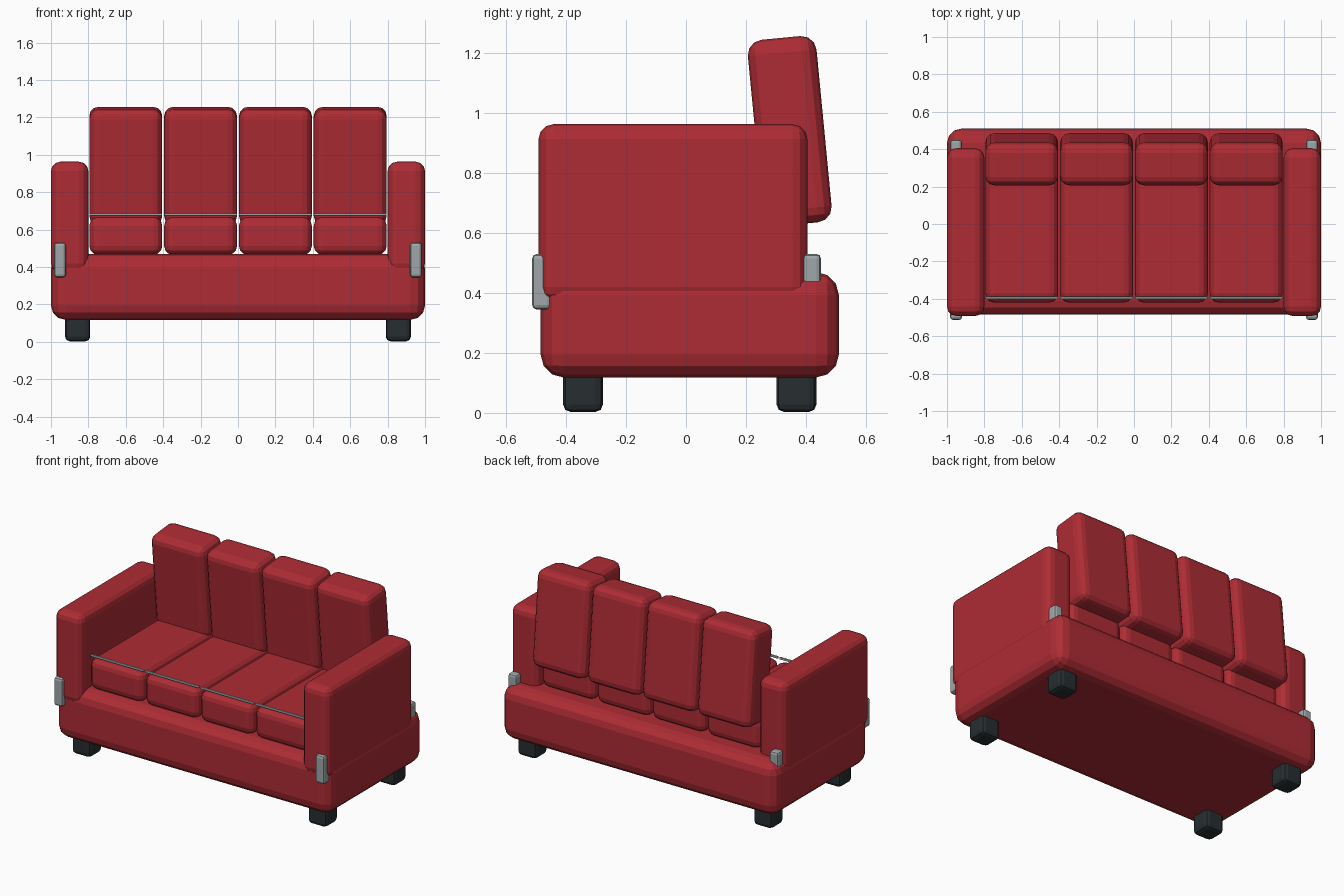
import bpy
import math

if "Cube" in bpy.data.objects:
    bpy.data.objects.remove(bpy.data.objects["Cube"])


def material(name, rgb):
    m = bpy.data.materials.new(name)
    m.diffuse_color = (*rgb, 1)
    m.use_nodes = True
    m.node_tree.nodes["Principled BSDF"].inputs["Base Color"].default_value = m.diffuse_color
    return m


RED = material("red_fabric", (0.42, 0.025, 0.035))
DARK = material("dark_feet", (0.02, 0.027, 0.03))
METAL = material("grey_metal", (0.35, 0.39, 0.40))


def box(name, x, y, z, mat, bevel, segments=3, tilt=0):
    """Rounded box from (min, max) ranges, tilted about its centre."""
    rs = (x, y, z)
    bpy.ops.mesh.primitive_cube_add(size=1, location=[(a + b) / 2 for a, b in rs])
    o = bpy.context.object
    o.name = name
    size = [b - a for a, b in rs]
    for v in o.data.vertices:
        v.co = [c * s for c, s in zip(v.co, size)]
    o.rotation_euler.x = math.radians(tilt)
    o.data.materials.append(mat)
    m = o.modifiers.new("rounding", 'BEVEL')
    m.width = bevel
    m.segments = segments
    return o


# Base
box("base", (-1, 1), (-0.485, 0.51), (0.118, 0.47), RED, 0.077)

# Cushions with a strip of trim along each seat front
for i in range(4):
    cx = -0.6 + 0.4 * i
    span = (cx - 0.195, cx + 0.195)
    box("seat_cushion", span, (-0.42, 0.38), (0.465, 0.668), RED, 0.048)
    box("back_cushion", span, (0.231, 0.461), (0.628, 1.252), RED, 0.05, tilt=5.5)
    box("seat_trim", span, (-0.401, -0.388), (0.673, 0.687), METAL, 0.004, 2)

# Arms, brackets and feet on both sides
for s in (-1, 1):
    def side(a, b):
        return tuple(sorted((s * a, s * b)))
    box("arm", side(0.8, 1.0), (-0.492, 0.405), (0.37, 0.963), RED, 0.05)
    box("front_bracket", side(0.92, 0.983), (-0.513, -0.448), (0.345, 0.53), METAL, 0.015, 2)
    box("back_bracket", side(0.92, 0.983), (0.388, 0.45), (0.345, 0.53), METAL, 0.015, 2)
    box("front_foot", side(0.79, 0.925), (-0.41, -0.277), (0.003, 0.15), DARK, 0.025, 2)
    box("back_foot", side(0.79, 0.925), (0.302, 0.435), (0.003, 0.15), DARK, 0.025, 2)
